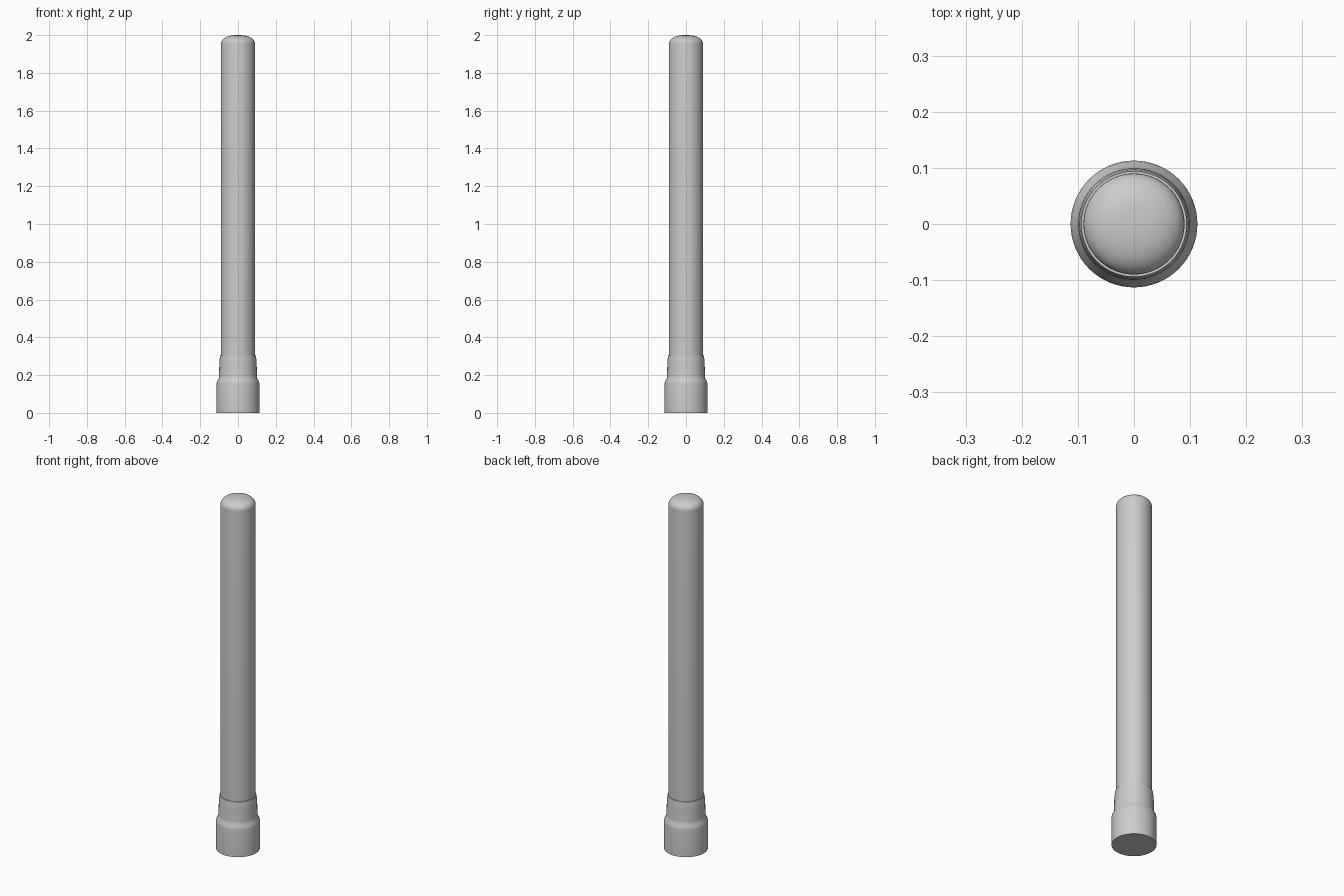
import bpy, bmesh, math

if "Cube" in bpy.data.objects:
    bpy.data.objects.remove(bpy.data.objects["Cube"])

SEGMENTS = 64


def lathe(name, profile):
    """Revolve an (r, z) profile around the z axis."""
    bm = bmesh.new()
    verts = [bm.verts.new((r, 0, z)) for r, z in profile]
    edges = [bm.edges.new(pair) for pair in zip(verts, verts[1:])]
    bmesh.ops.spin(bm, geom=verts + edges, cent=(0, 0, 0), axis=(0, 0, 1),
                   angle=math.tau, steps=SEGMENTS, use_duplicate=False)
    bmesh.ops.remove_doubles(bm, verts=bm.verts, dist=1e-5)
    bmesh.ops.recalc_face_normals(bm, faces=bm.faces)
    mesh = bpy.data.meshes.new(name)
    bm.to_mesh(mesh)
    bm.free()
    obj = bpy.data.objects.new(name, mesh)
    bpy.context.collection.objects.link(obj)
    bpy.ops.object.select_all(action='DESELECT')
    obj.select_set(True)
    bpy.context.view_layer.objects.active = obj
    bpy.ops.object.shade_smooth_by_angle(angle=math.radians(35))
    return obj


# stepped base sleeve with a softened shoulder and thin top rim
lathe("base_sleeve", [
    (0, 0), (0.113, 0), (0.113, 0.155), (0.111, 0.167), (0.102, 0.182),
    (0.100, 0.195), (0.099, 0.26), (0.097, 0.285), (0.094, 0.305),
    (0.090, 0.305)])

# long tube with a shallow rounded cap
R, CAP_Z, CAP_H = 0.09, 1.955, 0.045
cap = []
for i in range(13):
    a = math.pi / 2 * i / 12
    cap.append((R * max(math.cos(a), 0) ** 0.85, CAP_Z + CAP_H * math.sin(a) ** 0.95))
cap[-1] = (0, 2.0)
lathe("tube", [(R, 0.29)] + cap)
